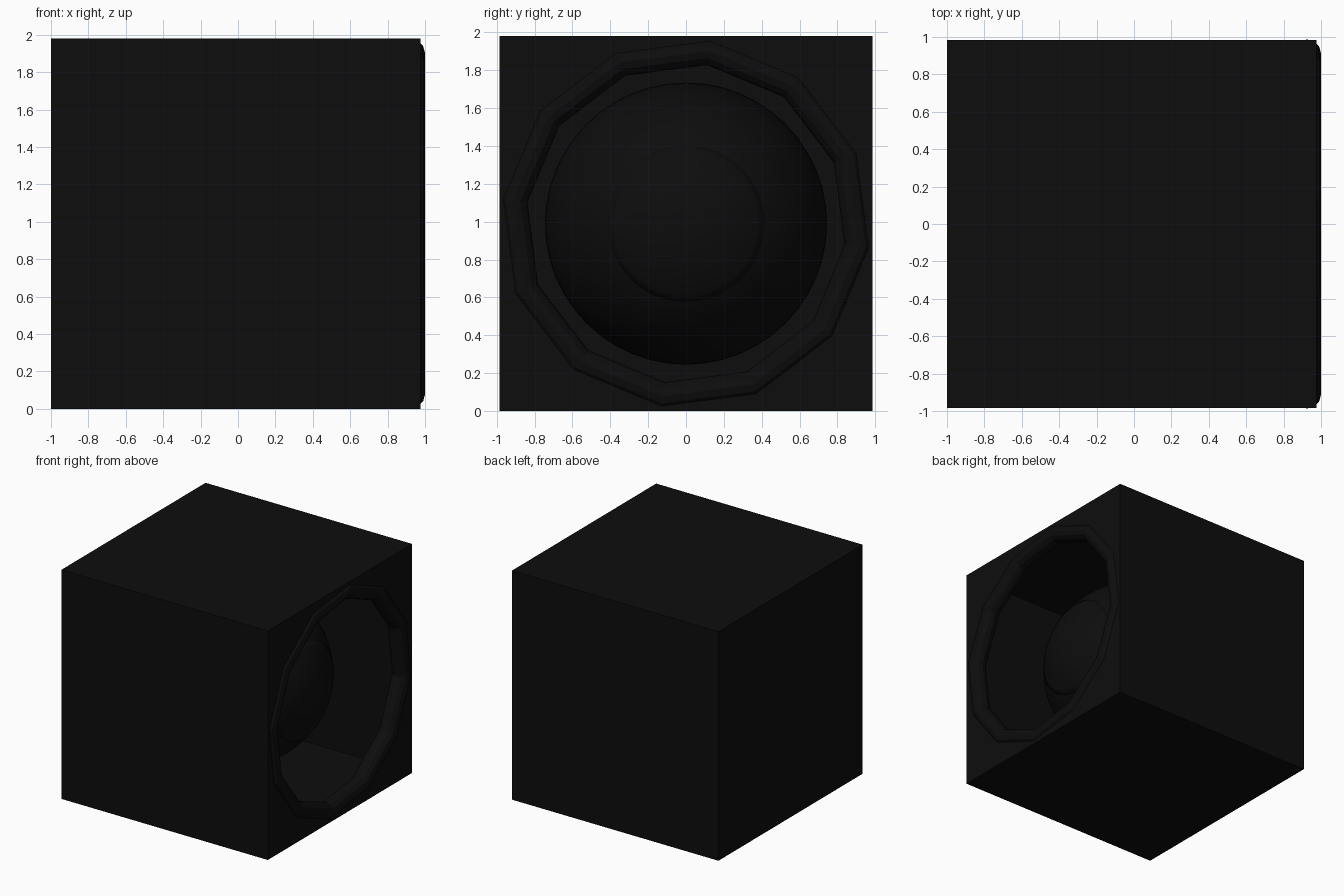
import bpy, bmesh, math

if "Cube" in bpy.data.objects:
    bpy.data.objects.remove(bpy.data.objects["Cube"])

CZ = 0.99                      # height of the hole axis
TURN = math.radians(22.4)      # twist of the 12-sided rim


def material(name, v):
    m = bpy.data.materials.new(name)
    m.diffuse_color = (v, v, v, 1)
    m.use_nodes = True
    m.node_tree.nodes["Principled BSDF"].inputs["Base Color"].default_value = m.diffuse_color
    return m


BLACK = material("black", 0.004)


def finish(name, bm, smooth=False, recalc=True):
    bmesh.ops.remove_doubles(bm, verts=bm.verts, dist=1e-5)
    if recalc:
        bmesh.ops.recalc_face_normals(bm, faces=bm.faces)
    for f in bm.faces:
        f.smooth = smooth
    me = bpy.data.meshes.new(name)
    bm.to_mesh(me)
    bm.free()
    me.materials.append(BLACK)
    ob = bpy.data.objects.new(name, me)
    bpy.context.collection.objects.link(ob)
    return ob


def circle_point(x, r, k, n, turn=0.0):
    a = turn + 2 * math.pi * k / n
    return (x, r * math.cos(a), CZ + r * math.sin(a))


def lathe(name, profile, n, turn=0.0, smooth=False, closed=False):
    """Spin (x, radius) points around the x axis."""
    bm = bmesh.new()
    rows = [[bm.verts.new(circle_point(x, r, k, n, turn)) for k in range(n)]
            for x, r in profile]
    pairs = list(zip(rows, rows[1:]))
    if closed:
        pairs.append((rows[-1], rows[0]))
    for a, b in pairs:
        for k in range(n):
            j = (k + 1) % n
            bm.faces.new((a[k], a[j], b[j], b[k]))
    return finish(name, bm, smooth)


# Thin hollow box, with a 12-sided hole in its right side
bm = bmesh.new()
X0, X1, H = -1.0, 0.975, 0.985
square = [(-H, 0), (H, 0), (H, 1.98), (-H, 1.98)]
back = [bm.verts.new((X0, y, z)) for y, z in square]
front = [bm.verts.new((X1, y, z)) for y, z in square]
bm.faces.new(back[::-1])
for i in range(4):
    j = (i + 1) % 4
    bm.faces.new((back[i], back[j], front[j], front[i]))
hole = [bm.verts.new(circle_point(X1, 0.90, k, 12, TURN)) for k in range(12)]
edges = [bm.edges.new((hole[k], hole[(k + 1) % 12])) for k in range(12)]
edges += [bm.edges.get((front[i], front[(i + 1) % 4])) for i in range(4)]
bmesh.ops.triangle_fill(bm, edges=edges, use_beauty=True, normal=(1, 0, 0))
finish("hollow_box", bm)

# Rounded 12-sided rim around the hole
rim = [(0.925 + 0.075 * math.cos(2 * math.pi * i / 12),
        0.92 + 0.075 * math.sin(2 * math.pi * i / 12)) for i in range(12)]
lathe("hole_rim", rim, 12, TURN, closed=True)

# Ball inside the box
R, BX = 0.745, 0.0
ball = [(BX - R * math.cos(math.pi * i / 32), R * math.sin(math.pi * i / 32))
        for i in range(33)]
lathe("ball", ball, 48, smooth=True)

# Slightly raised round cap on the front of the ball
cap = [(BX + (R + 0.006) * math.cos(t), (R + 0.006) * math.sin(t))
       for t in [math.radians(33.5) * i / 10 for i in range(11)]]
edge = math.radians(34)
cap.append((BX + (R - 0.01) * math.cos(edge), (R - 0.01) * math.sin(edge)))
lathe("ball_cap", cap, 48, smooth=True)
